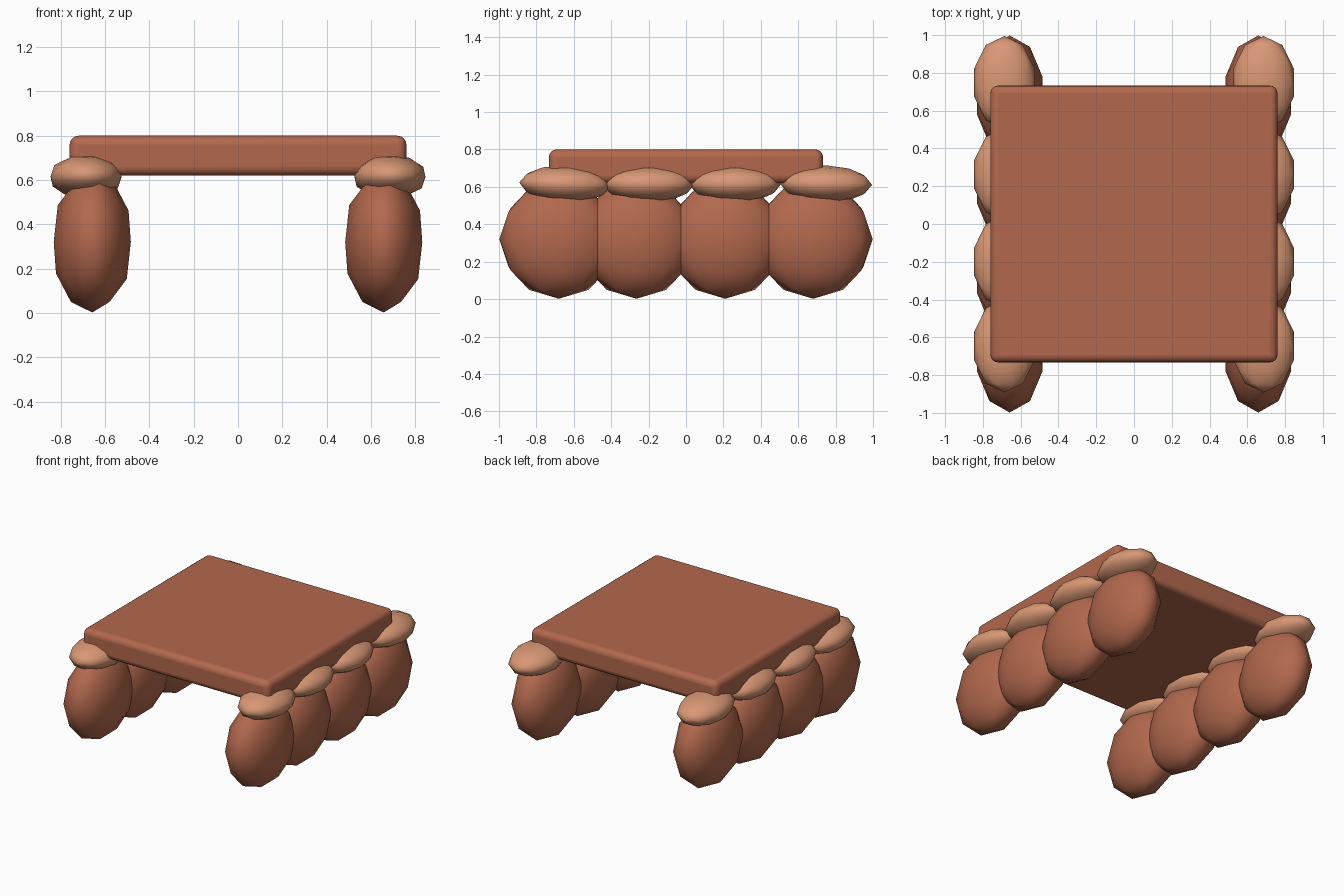
import bpy
import math

cube = bpy.data.objects.get("Cube")
if cube:
    bpy.data.objects.remove(cube, do_unlink=True)


def make_material(name, colour):
    mat = bpy.data.materials.new(name)
    mat.use_nodes = True
    mat.diffuse_color = (*colour, 1)
    mat.node_tree.nodes["Principled BSDF"].inputs["Base Color"].default_value = (*colour, 1)
    return mat


clay = make_material("clay_brown", (0.45, 0.14, 0.075))
tan = make_material("light_tan", (0.69, 0.31, 0.175))


def pebble(name, centre, radii, material, tilt=0):
    """Low-poly smooth ellipsoid, optionally tilted about x."""
    bpy.ops.mesh.primitive_ico_sphere_add(subdivisions=2, radius=1, location=centre)
    obj = bpy.context.object
    obj.name = name
    obj.scale = radii
    obj.rotation_euler.x = math.radians(tilt)
    bpy.ops.object.shade_smooth()
    obj.data.materials.append(material)


# Rounded slab across the top
bpy.ops.mesh.primitive_cube_add(size=1, location=(0, 0, 0.71))
slab = bpy.context.object
slab.name = "top_slab"
slab.scale = (1.52, 1.465, 0.18)
bpy.ops.object.transform_apply(location=False, rotation=False, scale=True)
bevel = slab.modifiers.new("rounded_edges", "BEVEL")
bevel.width = 0.04
bevel.segments = 4
slab.data.materials.append(clay)
bpy.ops.object.shade_smooth_by_angle(angle=math.radians(35))

# Two rows of four legs, each capped by a flattened pad
leg_y = (-0.68, -0.265, 0.21, 0.68)
pad_y = (-0.645, -0.2, 0.262, 0.748)
pad_tilt = (-2, 0, 0, -1)
for side, x in (("left", 1), ("right", -1)):
    for i in range(4):
        pebble(f"{side}_leg_{i + 1}", (x * 0.658, leg_y[i], 0.32),
               (0.183, 0.318, 0.318), clay)
        pebble(f"{side}_pad_{i + 1}", (x * 0.686, pad_y[i], 0.615),
               (0.168, 0.247, 0.1), tan, pad_tilt[i])
